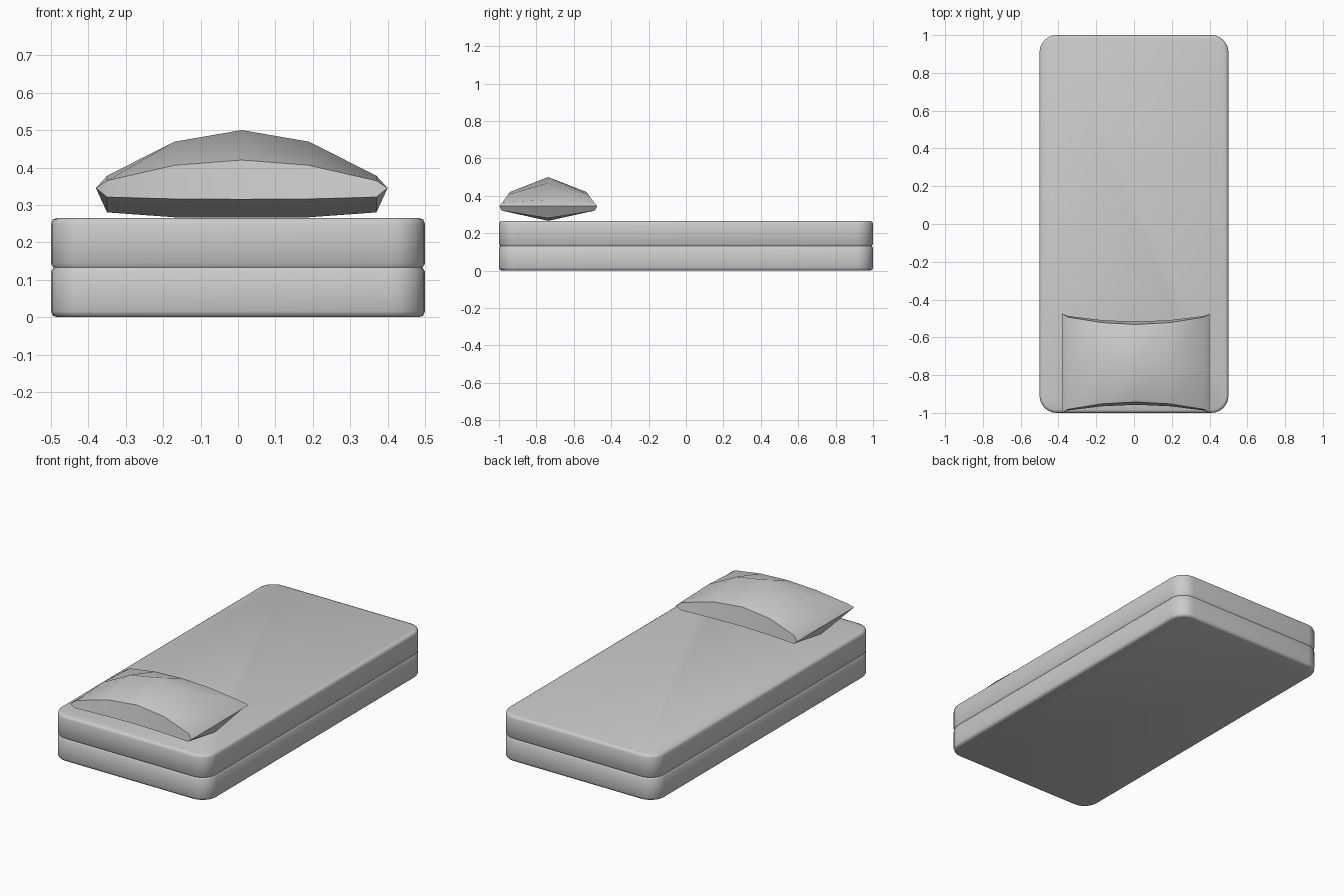
import bpy, bmesh, math

cube = bpy.data.objects.get("Cube")
if cube:
    bpy.data.objects.remove(cube, do_unlink=True)

# Single fabric colour
fabric = bpy.data.materials.new("grey_fabric")
fabric.use_nodes = True
grey = (0.6, 0.6, 0.6, 1)
fabric.diffuse_color = grey
fabric.node_tree.nodes["Principled BSDF"].inputs["Base Color"].default_value = grey


def finish(bm, name, angle):
    bmesh.ops.recalc_face_normals(bm, faces=bm.faces)
    mesh = bpy.data.meshes.new(name)
    bm.to_mesh(mesh)
    bm.free()
    mesh.materials.append(fabric)
    obj = bpy.data.objects.new(name, mesh)
    bpy.context.collection.objects.link(obj)
    bpy.ops.object.select_all(action="DESELECT")
    obj.select_set(True)
    bpy.context.view_layer.objects.active = obj
    bpy.ops.object.shade_smooth_by_angle(angle=math.radians(angle))
    return obj


# Mattress: stacked rounded rectangles with soft rims and a seam groove
def rounded_loop(bm, z, inset, half_x=0.5, half_y=1.0, radius=0.09, steps=6):
    loop = []
    for corner, (sx, sy) in enumerate([(1, 1), (-1, 1), (-1, -1), (1, -1)]):
        for i in range(steps + 1):
            a = (corner + i / steps) * math.pi / 2
            r = radius - inset
            loop.append(bm.verts.new((sx * (half_x - radius) + r * math.cos(a),
                                      sy * (half_y - radius) + r * math.sin(a), z)))
    return loop


height = 0.265
lower = [(0, 0.016), (0.004, 0.005), (0.016, 0), (0.122, 0)]
profile = lower + [(height / 2, 0.007)] + [(height - z, d) for z, d in reversed(lower)]
bm = bmesh.new()
loops = [rounded_loop(bm, z, d) for z, d in profile]
for a, b in zip(loops, loops[1:]):
    for i in range(len(a)):
        j = (i + 1) % len(a)
        bm.faces.new((a[i], a[j], b[j], b[i]))
bm.faces.new(loops[0])
bm.faces.new(loops[-1])
finish(bm, "mattress", 60)

# Pillow: cross-sections along x, pinched to a straight edge at both ends
cx, cy, edge_z = 0.01, -0.737, 0.345
# offset, top depth, top rim z, ridge z, bottom depth, bottom rim z, keel z
sections = [(0.36, 0.244, 0.365, 0.378, 0.25, 0.321, 0.28),
            (0.18, 0.215, 0.406, 0.469, 0.228, 0.316, 0.267),
            (0.0, 0.205, 0.42, 0.5, 0.22, 0.315, 0.266)]
full = [(-s[0],) + s[1:] for s in sections] + sections[1::-1]
bm = bmesh.new()
rings = []
for dx, top_d, rim, ridge, low_d, low_rim, keel in full:
    points = [(-top_d, rim), (0, ridge), (top_d, rim),
              (low_d, low_rim), (0, keel), (-low_d, low_rim)]
    rings.append([bm.verts.new((cx + dx, cy + y, z)) for y, z in points])
for a, b in zip(rings, rings[1:]):
    for i in range(6):
        j = (i + 1) % 6
        bm.faces.new((a[i], a[j], b[j], b[i]))
for side, ring in ((-1, rings[0]), (1, rings[-1])):
    tip = [bm.verts.new((cx + side * 0.39, cy + y, edge_z)) for y in (-0.262, 0, 0.262)]
    f, m, k = tip
    for quad in ((ring[0], ring[1], m, f), (ring[1], ring[2], k, m),
                 (ring[3], ring[4], m, k), (ring[4], ring[5], f, m),
                 (ring[2], ring[3], k), (ring[5], ring[0], f)):
        bm.faces.new(quad)
finish(bm, "pillow", 50)
